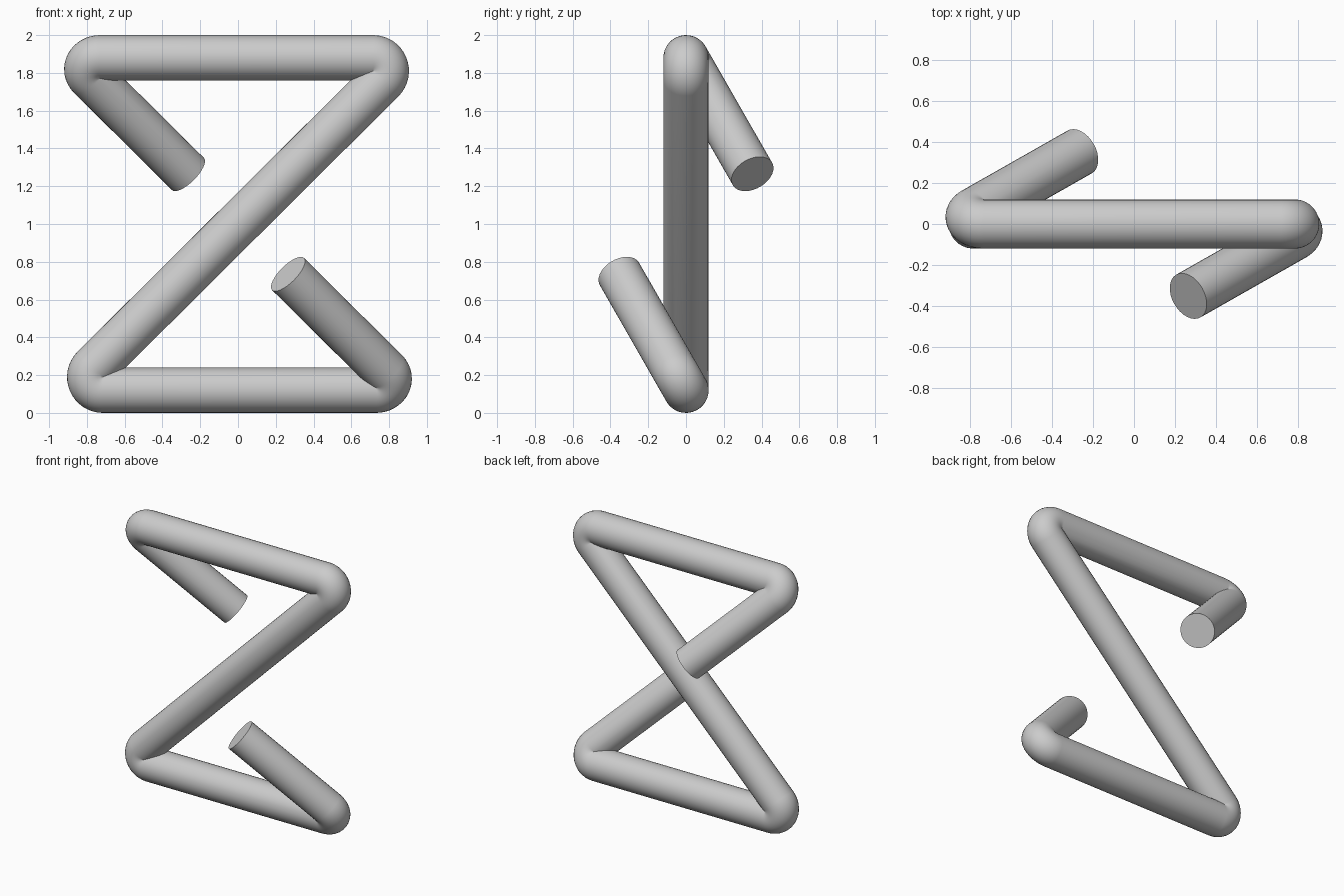
import bpy, math
from mathutils import Vector, Quaternion

if "Cube" in bpy.data.objects:
    bpy.data.objects.remove(bpy.data.objects["Cube"])

ROD = 0.12      # rod radius
BEND = 0.07     # centre-line bend radius
STEPS = 16      # arc points per bend

# Sharp centre line; second half is the first reflected through (0, 0, 1)
half = [Vector((-0.265, 0.352, 1.265)), Vector((-0.885, 0, 1.88)), Vector((0.885, 0, 1.88))]
centre = Vector((0, 0, 1))
path = half + [2 * centre - p for p in reversed(half)]


def bend(a, b, c):
    """Arc points rounding the corner b between a and c."""
    u, v = (a - b).normalized(), (c - b).normalized()
    inner = u.angle(v)
    start = b + u * (BEND / math.tan(inner / 2))
    mid = b + (u + v).normalized() * (BEND / math.sin(inner / 2))
    axis = (-u).cross(v).normalized()
    turn = math.pi - inner
    return [mid + Quaternion(axis, turn * i / STEPS) @ (start - mid) for i in range(STEPS + 1)]


points = [path[0]]
for a, b, c in zip(path, path[1:], path[2:]):
    points += bend(a, b, c)
points.append(path[-1])

# Bent rod swept along the rounded centre line
curve = bpy.data.curves.new("bent_rod", 'CURVE')
curve.dimensions = '3D'
curve.bevel_depth = ROD
curve.bevel_resolution = 14
curve.use_fill_caps = True
spline = curve.splines.new('POLY')
spline.points.add(len(points) - 1)
for sp, p in zip(spline.points, points):
    sp.co = (*p, 1)

rod = bpy.data.objects.new("bent_rod", curve)
bpy.context.collection.objects.link(rod)
bpy.context.view_layer.objects.active = rod
rod.select_set(True)
bpy.ops.object.convert(target='MESH')
bpy.ops.object.shade_smooth_by_angle(angle=math.radians(40))
